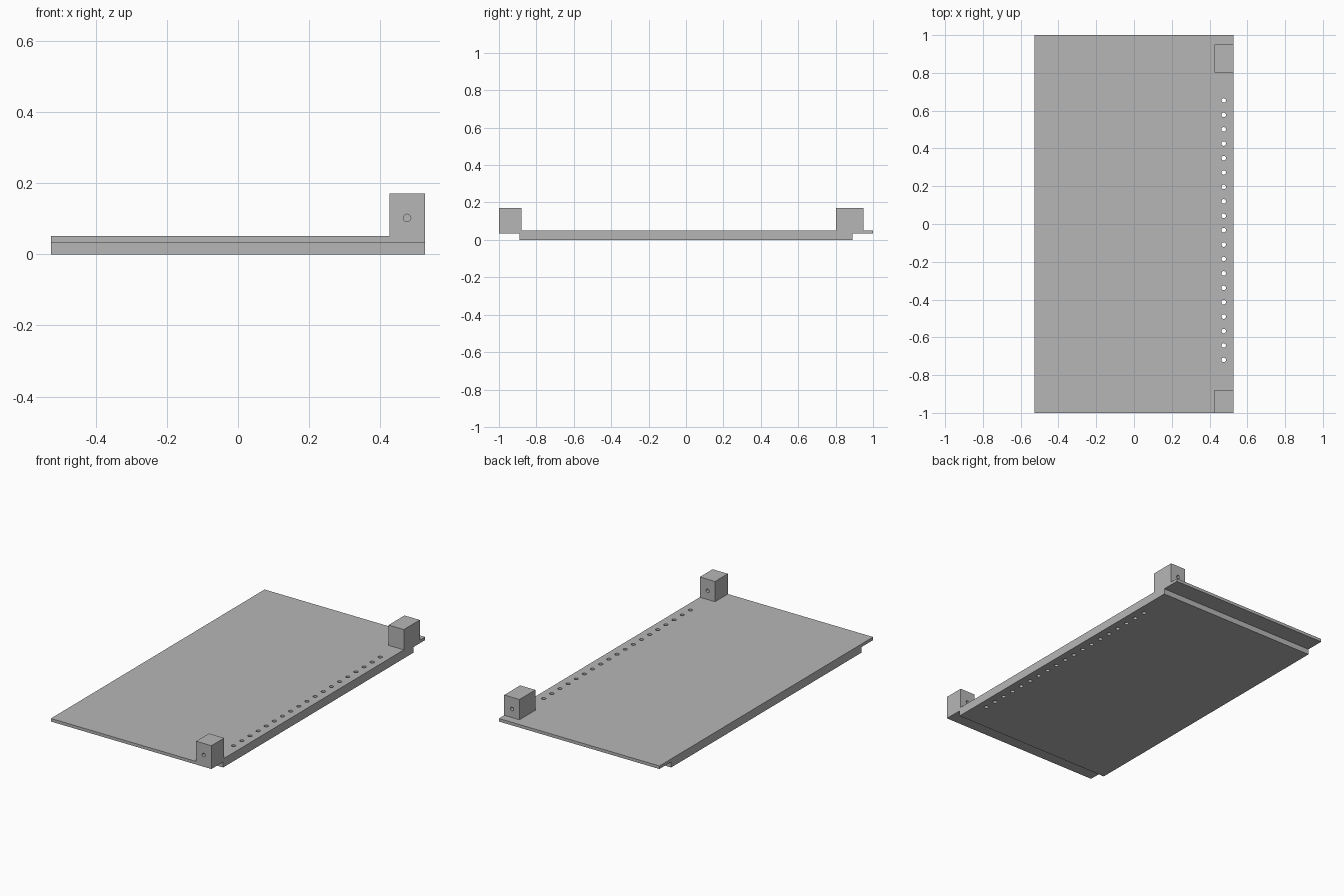
import bpy, bmesh, math
from mathutils import Vector

if "Cube" in bpy.data.objects:
    bpy.data.objects.remove(bpy.data.objects["Cube"])

HALF_W = 0.526           # half width of the plate
BLOCK_X = 0.426          # inner side of the corner blocks
HOLE_X = 0.475           # line of all the holes

grey = bpy.data.materials.new("plain grey")
grey.diffuse_color = (0.47, 0.47, 0.47, 1)
grey.use_nodes = True
grey.node_tree.nodes["Principled BSDF"].inputs["Base Color"].default_value = grey.diffuse_color


def extrude_profile(name, points, x0, x1):
    """Extrude a (y, z) outline along x into a solid."""
    bm = bmesh.new()
    face = bm.faces.new([bm.verts.new((x0, y, z)) for y, z in points])
    out = bmesh.ops.extrude_face_region(bm, geom=[face])
    moved = [v for v in out["geom"] if isinstance(v, bmesh.types.BMVert)]
    bmesh.ops.translate(bm, verts=moved, vec=(x1 - x0, 0, 0))
    bmesh.ops.recalc_face_normals(bm, faces=bm.faces)
    mesh = bpy.data.meshes.new(name)
    bm.to_mesh(mesh)
    bm.free()
    mesh.materials.append(grey)
    ob = bpy.data.objects.new(name, mesh)
    bpy.context.collection.objects.link(ob)
    return ob


def cylinder(name, radius, start, end):
    """Hole cutter running from start to end."""
    a, b = Vector(start), Vector(end)
    bpy.ops.mesh.primitive_cylinder_add(vertices=32, radius=radius,
                                        depth=(b - a).length, location=(a + b) / 2)
    ob = bpy.context.object
    ob.name = name
    ob.rotation_euler = (b - a).to_track_quat('Z', 'Y').to_euler()
    ob.data.materials.append(grey)
    return ob


def combine(target, other, operation):
    """Apply a boolean and remove the helper."""
    bpy.context.view_layer.objects.active = target
    mod = target.modifiers.new("bool", 'BOOLEAN')
    mod.operation = operation
    mod.solver = 'EXACT'
    mod.object = other
    bpy.ops.object.modifier_apply(modifier=mod.name)
    bpy.data.objects.remove(other, do_unlink=True)


# Plate with a thin lip at the front and back ends
plate = extrude_profile("rebated_plate", [
    (-0.89, 0), (0.89, 0), (0.89, 0.033), (1, 0.033),
    (1, 0.051), (-1, 0.051), (-1, 0.033), (-0.89, 0.033)], -HALF_W, HALF_W)

# Corner blocks on the right edge
for name, y0, y1 in (("front_block", -1, -0.88), ("back_block", 0.801, 0.95)):
    block = extrude_profile(name, [(y0, 0.042), (y1, 0.042), (y1, 0.171), (y0, 0.171)],
                            BLOCK_X, HALF_W)
    combine(plate, block, 'UNION')

# Cross holes: through the front block, blind from the rear in the back block
for y0, y1 in ((-1.05, -0.85), (0.83, 1.0)):
    combine(plate, cylinder("block_hole", 0.0105, (HOLE_X, y0, 0.102), (HOLE_X, y1, 0.102)),
            'DIFFERENCE')

# Row of 19 holes through the plate
for i in range(19):
    y = 0.654 - i * 0.0763
    combine(plate, cylinder("row_hole", 0.012, (HOLE_X, y, -0.05), (HOLE_X, y, 0.1)),
            'DIFFERENCE')

# Smooth hole walls, crisp edges elsewhere
bpy.ops.object.select_all(action='DESELECT')
plate.select_set(True)
bpy.context.view_layer.objects.active = plate
bpy.ops.object.shade_smooth_by_angle(angle=math.radians(30))
